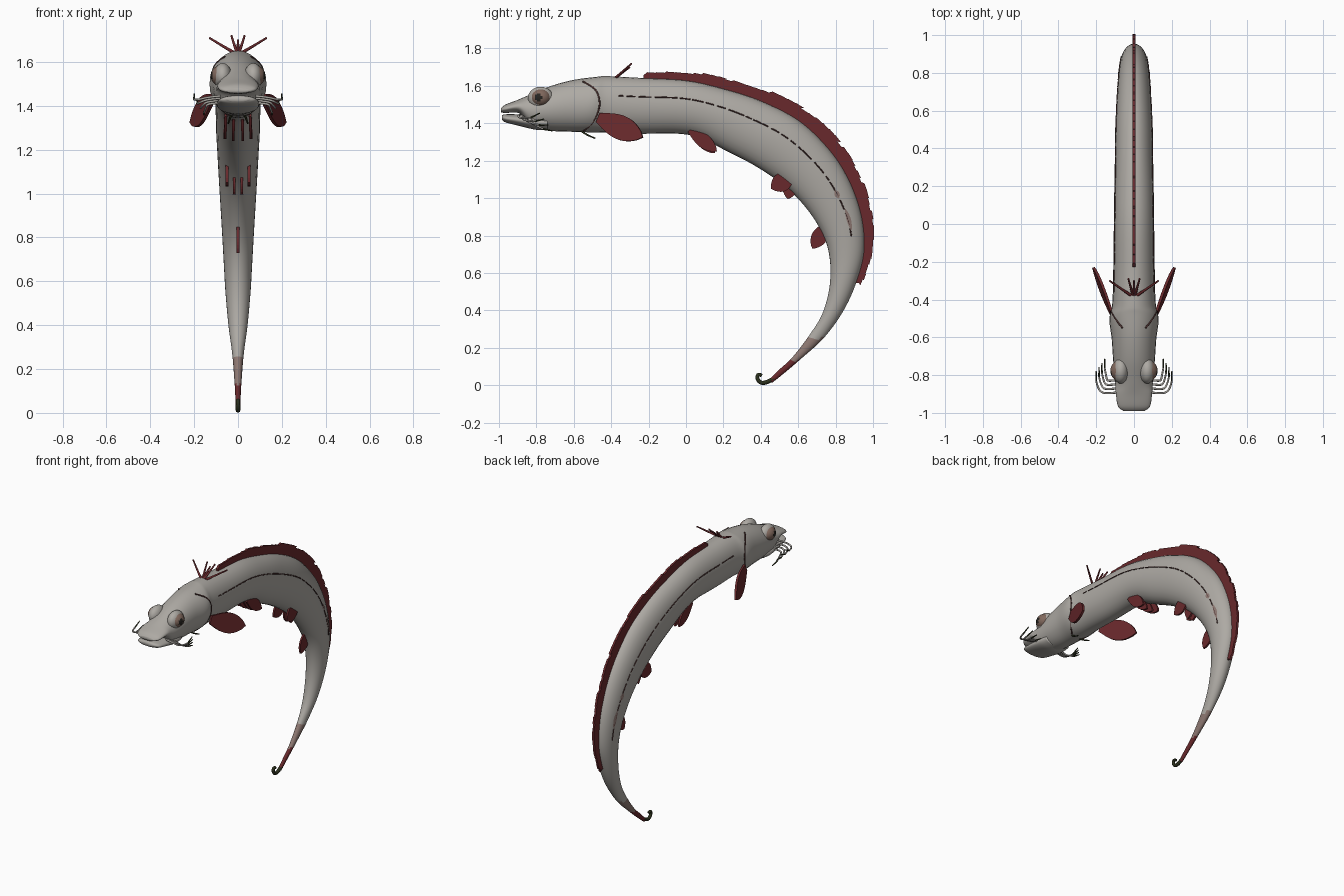
import bpy, bmesh, math, random
from mathutils import Vector

random.seed(4)
cube = bpy.data.objects.get("Cube")
if cube:
    bpy.data.objects.remove(cube)


def material(name, r, g, b):
    m = bpy.data.materials.new(name)
    m.use_nodes = True
    m.diffuse_color = (r, g, b, 1)
    bsdf = m.node_tree.nodes["Principled BSDF"]
    bsdf.inputs["Base Color"].default_value = (r, g, b, 1)
    bsdf.inputs["Roughness"].default_value = 0.7
    return m


GREY = material("skin grey", 0.42, 0.40, 0.37)
RED = material("fin red", 0.14, 0.022, 0.025)
BROWN = material("tail brown", 0.27, 0.19, 0.17)
IRIS = material("iris brown", 0.22, 0.14, 0.11)
DARK = material("pupil black", 0.02, 0.018, 0.015)
OLIVE = material("dark olive", 0.025, 0.03, 0.012)
LINE = material("line maroon", 0.07, 0.03, 0.028)

# Body stations: back y, back z, belly y, belly z, half width
BODY = [
    (-.99, 1.48, -.99, 1.458, .055), (-.965, 1.50, -.965, 1.455, .085),
    (-.90, 1.525, -.89, 1.452, .096), (-.83, 1.555, -.83, 1.38, .10),
    (-.72, 1.60, -.73, 1.36, .11), (-.6, 1.632, -.62, 1.355, .118),
    (-.48, 1.648, -.53, 1.352, .13), (-.42, 1.652, -.42, 1.35, .115),
    (-.25, 1.643, -.25, 1.344, .11), (0, 1.629, -.04, 1.344, .107),
    (.2, 1.585, .08, 1.32, .105), (.4, 1.52, .22, 1.25, .102),
    (.606, 1.413, .37, 1.172, .1), (.766, 1.26, .52, 1.07, .093),
    (.87, 1.10, .64, .95, .085), (.937, .912, .73, .81, .075),
    (.953, .725, .768, .68, .066), (.916, .565, .768, .53, .057),
    (.846, .405, .73, .385, .043), (.74, .256, .665, .275, .026),
    (.606, .133, .57, .15, .016), (.52, .06, .495, .08, .012),
    (.46, .012, .45, .036, .011)]
JAW = [
    (-.985, 1.442, -.985, 1.42, .05), (-.965, 1.448, -.965, 1.405, .082),
    (-.9, 1.448, -.9, 1.388, .093), (-.8, 1.445, -.8, 1.365, .096),
    (-.74, 1.44, -.74, 1.365, .09)]


def station(rows, u):
    """Catmull-Rom blend of the station rows."""
    i = max(0, min(int(u), len(rows) - 2))
    t = u - i
    a, b, c, d = (rows[max(0, min(k, len(rows) - 1))] for k in range(i - 1, i + 3))
    return [q + t / 2 * (r - p + t * (2*p - 5*q + 4*r - s + t * (3*(q - r) + s - p)))
            for p, q, r, s in zip(a, b, c, d)]


def surf(rows, u, angle, grow=0.0):
    """Point on the skin; angle 0 is the back, pi the belly, positive to +x."""
    ty, tz, by, bz, w = station(rows, u)
    top, low = Vector((0, ty, tz)), Vector((0, by, bz))
    half = (top - low) / 2
    half += half.normalized() * grow
    return (top + low) / 2 + half * math.cos(angle) + Vector(((w + grow) * math.sin(angle), 0, 0))


def finish(name, bm, mats, smooth=True):
    bmesh.ops.recalc_face_normals(bm, faces=bm.faces)
    me = bpy.data.meshes.new(name)
    bm.to_mesh(me)
    bm.free()
    for m in mats:
        me.materials.append(m)
    if smooth:
        me.shade_smooth()
    ob = bpy.data.objects.new(name, me)
    bpy.context.collection.objects.link(ob)
    return ob


def loft(name, rows, mats, sub=7, n=28):
    bm = bmesh.new()
    rings = [[bm.verts.new(surf(rows, k / sub, 2 * math.pi * j / n)) for j in range(n)]
             for k in range((len(rows) - 1) * sub + 1)]
    for a, b in zip(rings, rings[1:]):
        for j in range(n):
            bm.faces.new((a[j], a[(j + 1) % n], b[(j + 1) % n], b[j]))
    bm.faces.new(rings[0])
    bm.faces.new(rings[-1])
    # Tail bands by height
    for f in bm.faces:
        z = f.calc_center_median().z
        f.material_index = (z < .25) + (z < .13)
    return finish(name, bm, mats)


def tube(name, pts, r, mat, taper=1.0):
    cu = bpy.data.curves.new(name, "CURVE")
    cu.dimensions = "3D"
    cu.bevel_depth, cu.bevel_resolution, cu.use_fill_caps = r, 2, True
    sp = cu.splines.new("NURBS")
    sp.points.add(len(pts) - 1)
    for i, (p, co) in enumerate(zip(sp.points, pts)):
        p.co = (*co, 1)
        p.radius = 1 + (taper - 1) * i / (len(pts) - 1)
    sp.use_endpoint_u, sp.order_u, sp.resolution_u = True, 3, 6
    cu.materials.append(mat)
    ob = bpy.data.objects.new(name, cu)
    bpy.context.collection.objects.link(ob)
    return ob


def thicken(ob, t):
    mod = ob.modifiers.new("thickness", "SOLIDIFY")
    mod.thickness, mod.offset = t, 0


def leaf(name, root, tip, width, t=.012, n=12):
    """Rounded fin blade from root to tip, upright in side view."""
    root, tip = Vector(root), Vector(tip)
    d = tip - root
    across = Vector((0, -d.z, d.y)).normalized() * width / 2
    edge = [(k / n, math.sin(math.pi * (.1 + .9 * (k / n) ** 1.2)) ** .75 if k < n else 0)
            for k in range(n + 1)]
    outline = [root + d * s + across * w for s, w in edge]
    outline += [root + d * s - across * w for s, w in reversed(edge[:-1])]
    bm = bmesh.new()
    bm.faces.new([bm.verts.new(p) for p in outline])
    thicken(finish(name, bm, [RED], False), t)


def ball(name, loc, scale, mats, rule=None):
    bm = bmesh.new()
    bmesh.ops.create_uvsphere(bm, u_segments=32, v_segments=20, radius=1)
    for v in bm.verts:
        v.co = Vector(c * s for c, s in zip(v.co, scale))
    for f in bm.faces:
        f.material_index = int(bool(rule and rule(f.calc_center_median())))
    finish(name, bm, mats).location = loc


loft("body", BODY, [GREY, BROWN, RED])
loft("lower_jaw", JAW, [GREY])
tube("tail_hook", [(0, .47, .035), (0, .43, .012), (0, .395, .012), (0, .378, .04),
                   (0, .388, .062), (0, .405, .05)], .012, OLIVE, .75)

# Spiny back fin: overlapping blades leaning towards the tail
bm = bmesh.new()
COUNT, START, END = 48, 8.1, 17.1
for i in range(COUNT):
    s = i / COUNT
    u, du = START + (END - START) * s, (END - START) / COUNT
    a, b = surf(BODY, u, 0), surf(BODY, u + du, 0)
    up = (a - surf(BODY, u, math.pi)).normalized()
    h = (.035 + .035 * math.sin(math.pi * s ** .9)) * random.uniform(.85, 1.1)
    along = (b - a).normalized() * h
    pts = [a - up * .02, b - up * .02, b + up * h * .5 + along * .2,
           b + up * h * .95 + along * .75, a + up * h + along * .65, a + up * h * .45]
    bm.faces.new([bm.verts.new(p) for p in pts])
thicken(finish("back_fin", bm, [RED], False), .014)

# Crest rays behind the head
for i, (x, y, z) in enumerate([(.13, -.30, 1.71), (.03, -.29, 1.72), (0, -.30, 1.70),
                               (-.03, -.29, 1.72), (-.13, -.30, 1.71)]):
    tube(f"crest_ray_{i}", [(x * .1, -.38, 1.64), (x * .5, -.345, 1.67), (x, y, z)], .008, RED, .6)

# Unpaired lower fin
leaf("rear_belly_fin", (0, .755, .86), (0, .675, .73), .085)

for side, s in (("left", 1), ("right", -1)):
    # Eyes with a raised socket
    ball(f"{side}_eye_socket", (s * .07, -.777, 1.535), (.042, .068, .06), [GREY])
    ball(f"{side}_eye", (s * .075, -.777, 1.538), (.05, .055, .048), [IRIS, DARK],
         lambda c: c.x * s > 0 and math.hypot(c.y + .012, c.z) < .02)

    # Paired fins
    leaf(f"{side}_chest_fin", (s * .12, -.47, 1.43), (s * .215, -.23, 1.325), .13, .014)
    leaf(f"{side}_front_belly_fin", (s * .055, .02, 1.365), (s * .06, .165, 1.25), .075)
    leaf(f"{side}_inner_front_belly_fin", (s * .02, .03, 1.355), (s * .022, .155, 1.24), .06)
    leaf(f"{side}_middle_belly_fin", (s * .05, .57, 1.12), (s * .05, .455, 1.05), .10)
    leaf(f"{side}_inner_middle_belly_fin", (s * .015, .57, 1.12), (s * .018, .545, .995), .08)

    # Gill cover edge
    tube(f"{side}_gill_edge", [surf(BODY, u, s * a, .001) for u, a in (
        (5.4, .5), (5.7, .75), (6.2, 1.05), (6.6, 1.5), (6.5, 1.9), (6.2, 2.4), (5.8, 2.8))],
        .005, LINE)

    # Broken line along the flank
    u = 7.4
    while u < 15.5:
        step = random.uniform(.15, .5)
        tube(f"{side}_flank_dash", [surf(BODY, u + step * k / 4, s * 1.24) for k in range(5)],
             .0035, LINE)
        u += step + random.uniform(.03, .12)

    # Pale brown flank patches
    for u0, u1, mid in ((14.05, 14.3, 1.25), (14.65, 15.3, 1.2)):
        bm = bmesh.new()
        rows = []
        for k in range(9):
            t = k / 8
            w = .02 + .09 * math.sin(math.pi * t)
            rows.append([bm.verts.new(surf(BODY, u0 + (u1 - u0) * t, s * (mid + w * e), .003))
                         for e in (-1, 0, 1)])
        for a, b in zip(rows, rows[1:]):
            for j in range(2):
                bm.faces.new((a[j], a[j + 1], b[j + 1], b[j]))
        finish(f"{side}_flank_patch", bm, [BROWN])

    # Mouth barbels with dark tips
    for i in range(4):
        y, z, reach = -.89 + .022 * i, 1.445 - .01 * i, .2 - .015 * i
        bend = Vector((s * reach, y + .06, z - .015 - .01 * i))
        tip = Vector((s * reach, y + .11, z + .01 - .022 * i))
        tube(f"{side}_barbel_{i}", [(s * .08, y, z), (s * .14, y - .01, z - .005),
                                    (s * (reach - .01), y + .005, z - .02), bend], .006, GREY, .8)
        tube(f"{side}_barbel_tip_{i}", [bend, (bend + tip) / 2, tip], .005, OLIVE, .6)

    # Throat barbels
    tube(f"{side}_throat_barbel", [(s * .03, -.56, 1.36), (s * .04, -.53, 1.335),
                                   (s * .045, -.485, 1.32)], .006, OLIVE, .6)
